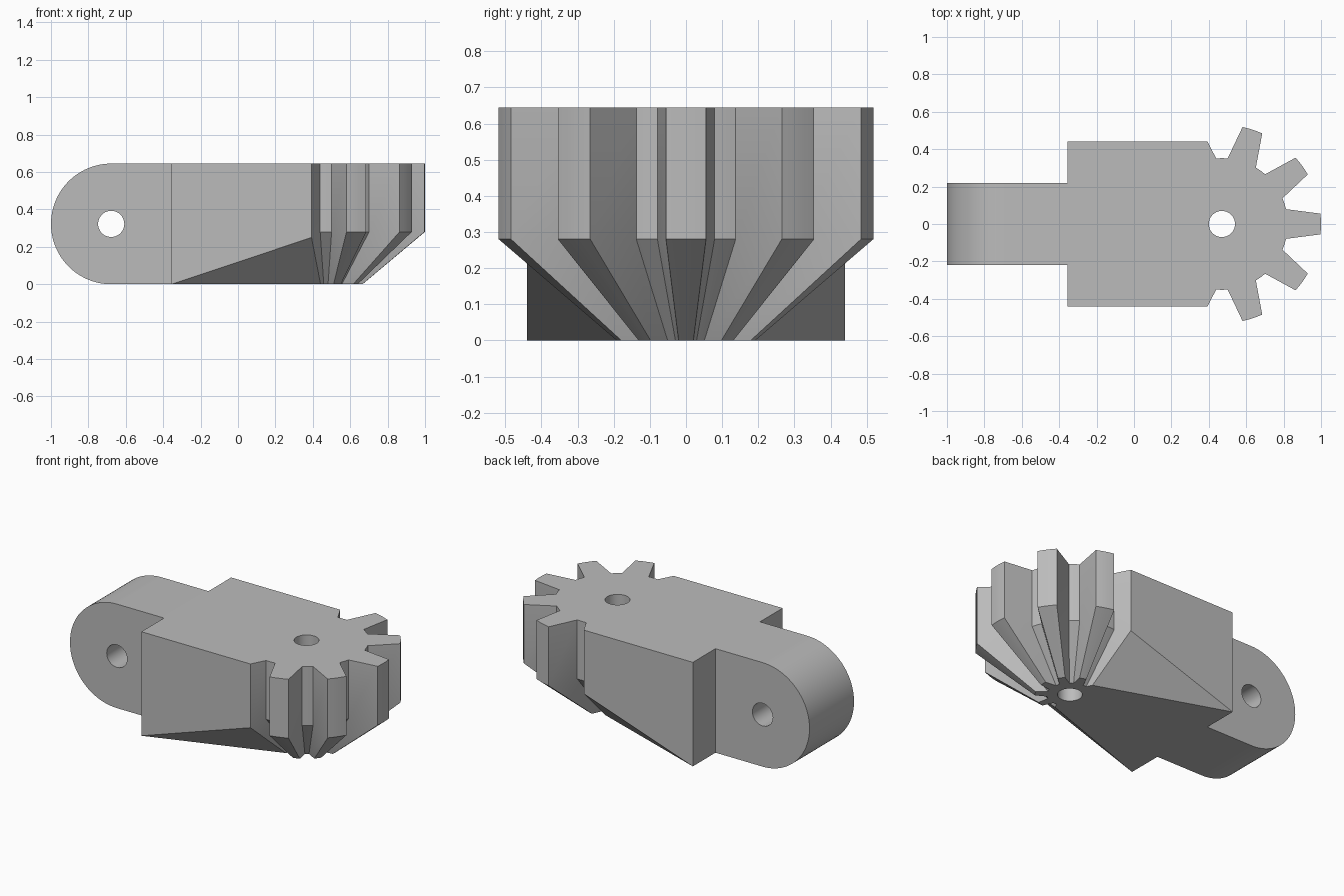
import bpy
import bmesh
from math import sin, cos, pi, radians
from mathutils import Matrix, Vector

cube = bpy.data.objects.get("Cube")
if cube:
    bpy.data.objects.remove(cube, do_unlink=True)

HEIGHT = 0.645
AXIS_X = 0.47            # centre of the toothed end
TIP_R, ROOT_R = 0.53, 0.352
TAPER, TAPER_Z = 0.37, 0.28
BACK_X, HALF_Y = -0.355, 0.44

grey = bpy.data.materials.new("plain grey")
grey.use_nodes = True
grey.diffuse_color = (0.5, 0.5, 0.5, 1)
grey.node_tree.nodes["Principled BSDF"].inputs["Base Color"].default_value = grey.diffuse_color


def make_object(name, bm):
    bmesh.ops.recalc_face_normals(bm, faces=bm.faces[:])
    mesh = bpy.data.meshes.new(name)
    bm.to_mesh(mesh)
    bm.free()
    mesh.materials.append(grey)
    obj = bpy.data.objects.new(name, mesh)
    bpy.context.collection.objects.link(obj)
    return obj


def polar(radius, degrees):
    a = radians(degrees)
    return (AXIS_X + radius * cos(a), radius * sin(a))


def gear_profile():
    """Outline of the toothed end, five teeth and six gaps."""
    pts = []
    for tooth in range(-2, 4):
        mid = tooth * 36
        pts += [polar(ROOT_R, mid - 18 + d) for d in (-5, 0, 5)]
        if tooth < 3:
            pts += [polar(TIP_R, mid + d) for d in (-6, -2, 2, 6)]
    return pts


def toothed_body():
    gear = gear_profile()
    shoulder = (0.393, HALF_Y)
    outline = [(shoulder[0], -HALF_Y)] + gear + [shoulder]
    mids = [0.25] + [TAPER_Z] * len(gear) + [0.25]
    bm = bmesh.new()
    # Upper walls are straight, lower ones shrink towards the gear axis
    top = [bm.verts.new((x, y, HEIGHT)) for x, y in outline]
    mid = [bm.verts.new((x, y, z)) for (x, y), z in zip(outline, mids)]
    low = [bm.verts.new((AXIS_X + (x - AXIS_X) * TAPER, y * TAPER, 0)) for x, y in outline]
    for i in range(len(outline) - 1):
        bm.faces.new((mid[i], mid[i + 1], top[i + 1], top[i]))
        bm.faces.new((low[i], low[i + 1], mid[i + 1], mid[i]))
    # Square back end with sloping underside at each side
    back_low = [bm.verts.new((BACK_X, y, 0)) for y in (-HALF_Y, HALF_Y)]
    back_top = [bm.verts.new((BACK_X, y, HEIGHT)) for y in (-HALF_Y, HALF_Y)]
    for k, end in ((0, 0), (1, -1)):
        bm.faces.new((back_low[k], mid[end], top[end], back_top[k]))
        bm.faces.new((back_low[k], low[end], mid[end]))
    bm.faces.new(back_low + back_top[::-1])
    bm.faces.new(top + back_top[::-1])
    bm.faces.new(low + back_low[::-1])
    return make_object("toothed_body", bm)


def rounded_arm():
    r = HEIGHT / 2
    steps = 48
    side = [(-1 + r - r * sin(pi * i / steps), r + r * cos(pi * i / steps)) for i in range(steps + 1)]
    side += [(-0.2, 0), (-0.2, HEIGHT)]
    bm = bmesh.new()
    face = bm.faces.new([bm.verts.new((x, -0.218, z)) for x, z in side])
    moved = bmesh.ops.extrude_face_region(bm, geom=[face])["geom"]
    bmesh.ops.translate(bm, vec=(0, 0.436, 0),
                        verts=[v for v in moved if isinstance(v, bmesh.types.BMVert)])
    return make_object("rounded_arm", bm)


def hole_cutter(name, place, rotation):
    bm = bmesh.new()
    bmesh.ops.create_cone(bm, cap_ends=True, segments=40, radius1=0.07, radius2=0.07, depth=2,
                          matrix=Matrix.Translation(Vector(place)) @ rotation)
    return make_object(name, bm)


body = toothed_body()
helpers = [
    (rounded_arm(), 'UNION'),
    (hole_cutter("arm_hole_cutter", (-0.678, 0, HEIGHT / 2), Matrix.Rotation(pi / 2, 4, 'X')), 'DIFFERENCE'),
    (hole_cutter("axle_hole_cutter", (AXIS_X, 0, 0.3), Matrix.Identity(4)), 'DIFFERENCE'),
]

# Join the arm and drill both holes
bpy.ops.object.select_all(action='DESELECT')
body.select_set(True)
bpy.context.view_layer.objects.active = body
for helper, operation in helpers:
    mod = body.modifiers.new(helper.name, 'BOOLEAN')
    mod.operation = operation
    mod.solver = 'EXACT'
    mod.object = helper
    bpy.ops.object.modifier_apply(modifier=mod.name)
    bpy.data.objects.remove(helper, do_unlink=True)
body.name = "toothed_hinge_arm"
bpy.ops.object.shade_smooth_by_angle(angle=radians(20))
